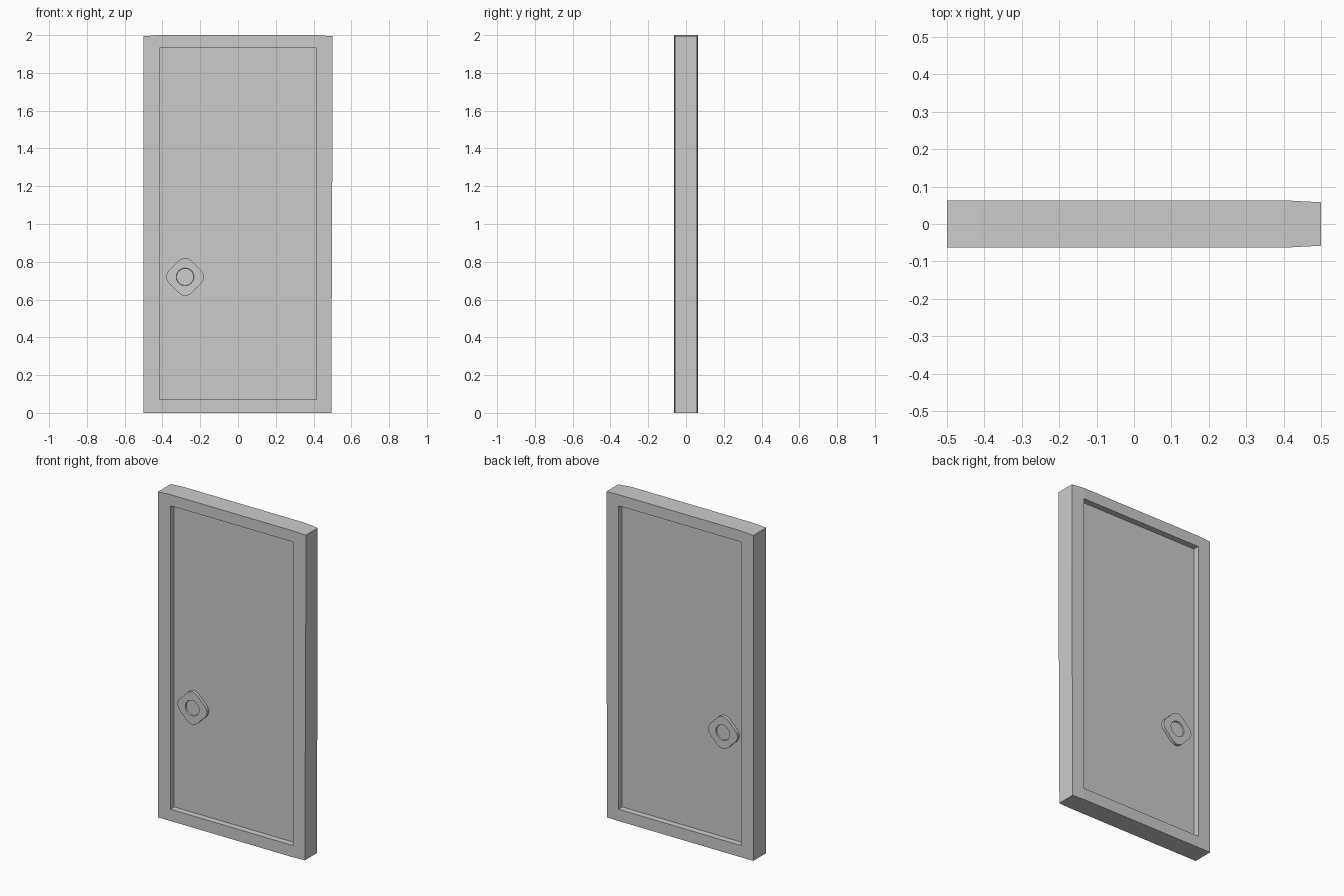
import bpy, bmesh
from math import cos, sin, tau, radians

if "Cube" in bpy.data.objects:
    bpy.data.objects.remove(bpy.data.objects["Cube"])


def finish(bm, name):
    bmesh.ops.recalc_face_normals(bm, faces=bm.faces)
    me = bpy.data.meshes.new(name)
    bm.to_mesh(me)
    bm.free()
    ob = bpy.data.objects.new(name, me)
    bpy.context.collection.objects.link(ob)
    return ob


# Door frame: a grid ring, slightly worn at the right edge and top corners
xs = [-0.5, -0.415, 0.415, 0.5]
zs = [0, 0.072, 1.46, 1.932, 2.0]


def half_depth(x):
    return 0.058 if x > 0.45 else 0.0625


def frame_point(i, k):
    x, z = xs[i], zs[k]
    if i == 3 and k < 2:
        x = 0.494
    if k == 4 and i in (0, 3):
        z = 1.994
    return (x, -half_depth(x), z)


bm = bmesh.new()
grid = {}
for i in range(3):
    for k in range(4):
        if i == 1 and k in (1, 2):
            continue
        corners = [(i, k), (i + 1, k), (i + 1, k + 1), (i, k + 1)]
        for c in corners:
            if c not in grid:
                grid[c] = bm.verts.new(frame_point(*c))
        bm.faces.new([grid[c] for c in corners])
res = bmesh.ops.extrude_face_region(bm, geom=bm.faces[:], use_keep_orig=True)
for v in res["geom"]:
    if isinstance(v, bmesh.types.BMVert):
        v.co.y = half_depth(v.co.x)
finish(bm, "door_frame")

# Recessed door panel
bm = bmesh.new()
bmesh.ops.create_cube(bm, size=1)
for v in bm.verts:
    v.co = (v.co.x * 0.84, v.co.y * 0.05, 1.002 + v.co.z * 1.87)
finish(bm, "door_panel")


# Four-lobed handle plate with a shallow round dimple
def handle(name, side, n=40):
    def ring(radius, lobe, y):
        verts = []
        for j in range(n):
            a = tau * j / n
            r = radius + lobe * cos(4 * a)
            verts.append(bm.verts.new((-0.28 + r * cos(a), side * y, 0.72 + r * sin(a))))
        return verts

    bm = bmesh.new()
    rings = [ring(0.092, 0.008, 0.022), ring(0.092, 0.008, 0.044),
             ring(0.047, 0, 0.044), ring(0.045, 0, 0.036)]
    for a, b in zip(rings, rings[1:]):
        for j in range(n):
            m = (j + 1) % n
            bm.faces.new((a[j], a[m], b[m], b[j]))
    bm.faces.new(rings[0])
    bm.faces.new(rings[-1])
    ob = finish(bm, name)
    bpy.ops.object.select_all(action='DESELECT')
    ob.select_set(True)
    bpy.context.view_layer.objects.active = ob
    bpy.ops.object.shade_smooth_by_angle(angle=radians(30))


for name, side in (("front_handle", -1), ("back_handle", 1)):
    handle(name, side)
